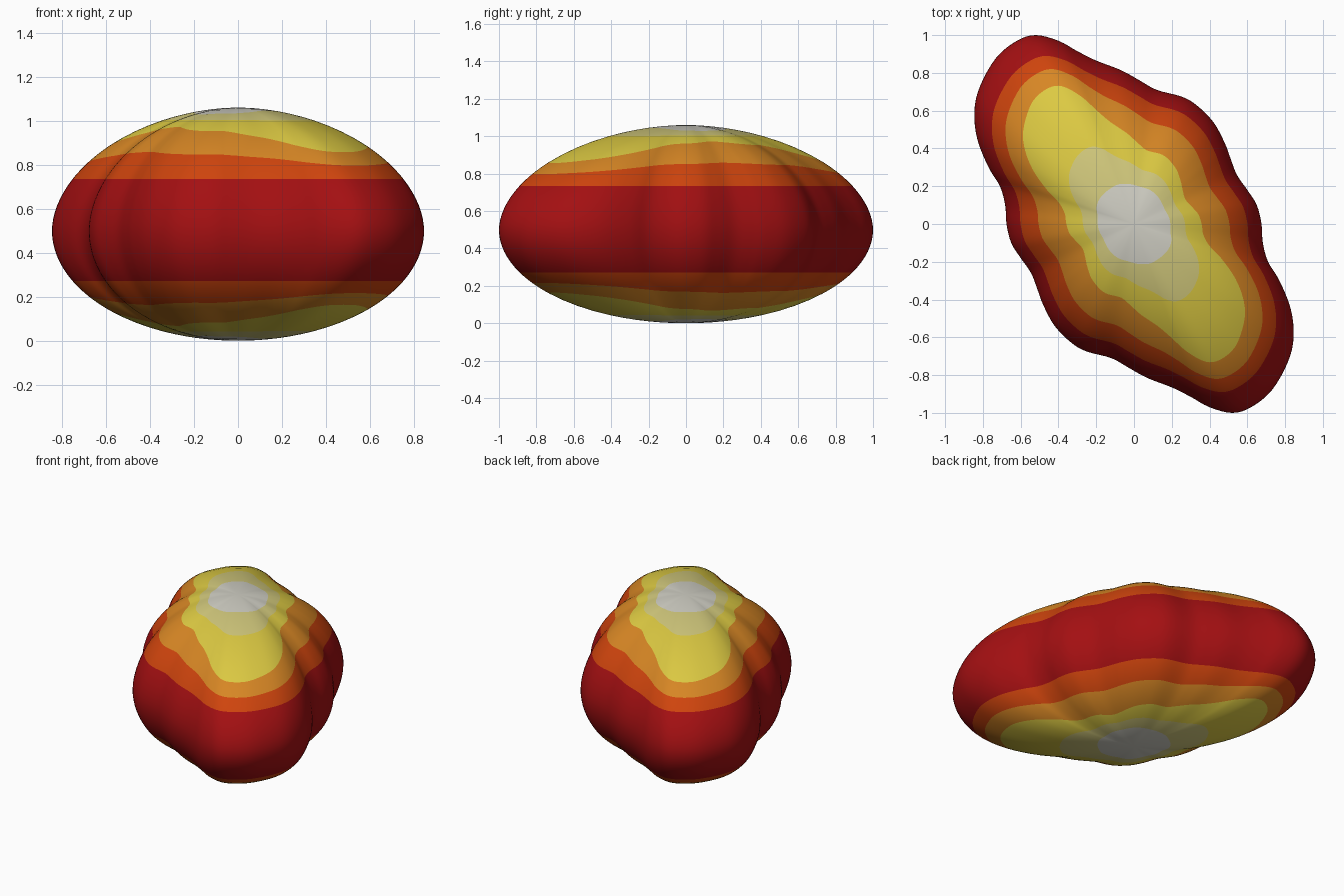
import bpy, bmesh, math
from mathutils import Vector

if "Cube" in bpy.data.objects:
    bpy.data.objects.remove(bpy.data.objects["Cube"])

# Half of the lobed equator outline; the other half is its half-turn copy
HALF = [(.52, -1), (.62, -.97), (.73, -.88), (.815, -.73), (.845, -.6), (.83, -.45),
        (.77, -.3), (.71, -.2), (.682, -.1), (.675, 0), (.65, .1), (.60, .18),
        (.545, .26), (.51, .35), (.48, .43), (.42, .54), (.33, .63), (.25, .675),
        (.12, .71), (.03, .76), (-.07, .815), (-.2, .865), (-.3, .915), (-.4, .97)]
EQUATOR_Z = .5
# (height, roundness) of the upper and lower domes
DOMES = {1: (.56, 1.87), -1: (.5, 2.0)}

# Band colours from pole to equator
COLOURS = [("pale_grey", (.63, .62, .55)), ("pale_yellow", (.64, .58, .20)),
           ("yellow", (.72, .59, .055)), ("amber", (.68, .24, .018)),
           ("orange", (.62, .058, .004)), ("deep_red", (.37, .005, .006))]
STEPS = [3, 3, 4, 5, 4, 8]      # rings per band


def smooth_loop(points, n):
    """Closed Catmull-Rom curve through the points."""
    out, m = [], len(points)
    for i in range(m):
        a, b, c, d = (points[(i + k) % m] for k in (-1, 0, 1, 2))
        for s in range(n):
            t = s / n
            out.append(.5 * (2 * b + (c - a) * t + (2 * a - 5 * b + 4 * c - d) * t * t
                             + (3 * b - a - 3 * c + d) * t ** 3))
    return out


def band_limits(radius):
    """Band borders as fractions of the outline radius, stretched toward the long ends."""
    t = (radius - .65) / .48
    return [0, .29 - .09 * t, .40 + .01 * t, .52 + .21 * t, .745 + .075 * t, .89, 1]


half = [Vector(p) for p in HALF]
outline = smooth_loop(half + [-p for p in half], 4)
limits = [[math.asin(f) for f in band_limits(p.length)] for p in outline]

bm = bmesh.new()


def make_ring(side, band, t):
    """One ring of vertices inside a band, following its curved borders."""
    height, power = DOMES[side]
    ring = []
    for p, lim in zip(outline, limits):
        f = math.sin(lim[band] + (lim[band + 1] - lim[band]) * t)
        z = max(0, 1 - f ** power) ** (1 / power) if f < 1 - 1e-9 else 0
        ring.append(bm.verts.new((p.x * f, p.y * f, EQUATOR_Z + side * height * z)))
    return ring


# Upper and lower domes share the equator ring
equator = make_ring(1, 5, 1)
count = len(outline)
for side, (height, _) in DOMES.items():
    previous = None
    pole = bm.verts.new((0, 0, EQUATOR_Z + side * height))
    for band, steps in enumerate(STEPS):
        for s in range(1, steps + 1):
            last = band == 5 and s == steps
            ring = equator if last else make_ring(side, band, s / steps)
            for i in range(count):
                j = (i + 1) % count
                corners = ([previous[i], ring[i], ring[j], previous[j]] if previous
                           else [pole, ring[i], ring[j]])
                face = bm.faces.new(corners)
                face.material_index = band
                face.smooth = True
            previous = ring
bmesh.ops.recalc_face_normals(bm, faces=bm.faces)

mesh = bpy.data.meshes.new("lobed_body")
bm.to_mesh(mesh)
bm.free()
for name, rgb in COLOURS:
    mat = bpy.data.materials.new(name)
    mat.diffuse_color = (*rgb, 1)
    mat.use_nodes = True
    mat.node_tree.nodes["Principled BSDF"].inputs["Base Color"].default_value = mat.diffuse_color
    mesh.materials.append(mat)
body = bpy.data.objects.new("lobed_body", mesh)
bpy.context.collection.objects.link(body)
